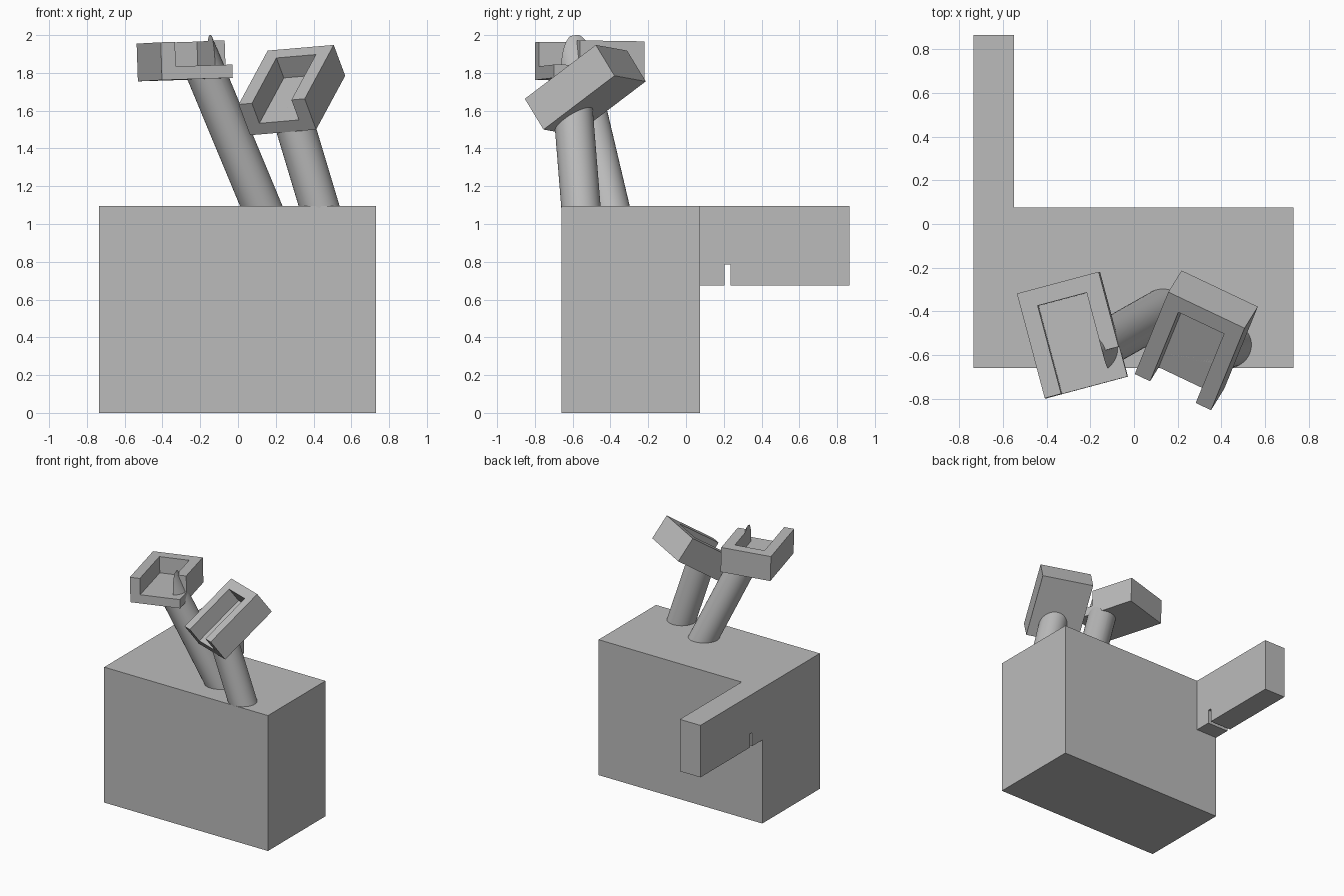
import bpy, bmesh
from mathutils import Matrix, Vector

if "Cube" in bpy.data.objects:
    bpy.data.objects.remove(bpy.data.objects["Cube"], do_unlink=True)

grey = bpy.data.materials.new("plain_grey")
grey.use_nodes = True
grey.diffuse_color = (0.5, 0.5, 0.5, 1)
grey.node_tree.nodes["Principled BSDF"].inputs["Base Color"].default_value = (0.5, 0.5, 0.5, 1)


def finish(name, bm, matrix=Matrix()):
    bm.transform(matrix)
    bmesh.ops.recalc_face_normals(bm, faces=bm.faces)
    mesh = bpy.data.meshes.new(name)
    bm.to_mesh(mesh)
    bm.free()
    mesh.materials.append(grey)
    obj = bpy.data.objects.new(name, mesh)
    bpy.context.collection.objects.link(obj)
    return obj


def box(name, lo, hi, matrix=Matrix()):
    lo, hi = Vector(lo), Vector(hi)
    bm = bmesh.new()
    bmesh.ops.create_cube(bm, size=1)
    bmesh.ops.transform(bm, verts=bm.verts, matrix=Matrix.Translation((lo + hi) / 2)
                        @ Matrix.Diagonal((*(hi - lo), 1)))
    return finish(name, bm, matrix)


def rod(name, start, end, radius, sides=48):
    start, end = Vector(start), Vector(end)
    axis = end - start
    bm = bmesh.new()
    bmesh.ops.create_cone(bm, cap_ends=True, segments=sides, radius1=radius,
                          radius2=radius, depth=axis.length)
    turn = axis.to_track_quat('Z', 'Y').to_matrix().to_4x4()
    return finish(name, bm, Matrix.Translation((start + end) / 2) @ turn)


def activate(obj):
    bpy.ops.object.select_all(action='DESELECT')
    obj.select_set(True)
    bpy.context.view_layer.objects.active = obj


def cut(obj, cutter):
    mod = obj.modifiers.new("cut", 'BOOLEAN')
    mod.operation = 'DIFFERENCE'
    mod.solver = 'EXACT'
    mod.object = cutter
    activate(obj)
    bpy.ops.object.modifier_apply(modifier=mod.name)


def smooth(obj):
    activate(obj)
    bpy.ops.object.shade_smooth_by_angle(angle=0.6)


# Main block and the rear arm with a narrow slot underneath
box("main_block", (-0.735, -0.66, 0), (0.73, 0.075, 1.095))
arm = box("rear_arm", (-0.735, 0.075, 0.675), (-0.55, 0.865, 1.095))
slot = box("slot_cutter", (-1, 0.205, 0.5), (0, 0.235, 0.785))
cut(arm, slot)
bpy.data.objects.remove(slot, do_unlink=True)

WIDTH, LENGTH, HEIGHT, WALL, FLOOR = 0.388, 0.496, 0.2, 0.078, 0.07


def holder(side, corner, across, forward, foot, tip, short_wall):
    """Open-fronted bracket with pin holes, carried on a slanted round post."""
    x = Vector(across).normalized()
    z = Vector(forward).cross(x).normalized()
    frame = Matrix((x, z.cross(x), z)).transposed().to_4x4()
    frame.translation = corner

    bracket = box(side + "_bracket", (0, -LENGTH, 0), (WIDTH, 0, HEIGHT), frame)
    post = rod(side + "_post", foot, tip, 0.104)

    # Pocket, open at the front, cut through bracket and post alike
    pocket = box("pocket_cutter", (WALL, -0.7, FLOOR), (WIDTH - WALL, -WALL, 0.5), frame)
    cut(bracket, pocket)
    cut(post, pocket)
    # Pin hole through both side walls
    pin = rod("pin_cutter", frame @ Vector((-0.1, -0.139, 0.135)),
              frame @ Vector((0.5, -0.139, 0.135)), 0.036, 32)
    cut(bracket, pin)
    cutters = [pocket, pin]
    # One side wall stops short of the front
    if short_wall:
        notch = box("notch_cutter", (0.25, -0.7, FLOOR), (0.5, -0.355, 0.5), frame)
        cut(bracket, notch)
        cutters.append(notch)
    for cutter in cutters:
        bpy.data.objects.remove(cutter, do_unlink=True)
    smooth(bracket)
    smooth(post)


holder("right", (-0.53, -0.32, 1.755), (0.375, 0.10, 0.012), (0.125, -0.48, 0.007),
       (0.142, -0.394, 1.05), (-0.235, -0.608, 1.956), True)
holder("left", (0.218, -0.213, 1.755), (0.35, -0.166, 0.03), (-0.155, -0.375, -0.285),
       (0.443, -0.553, 1.05), (0.272, -0.599, 1.62), False)
